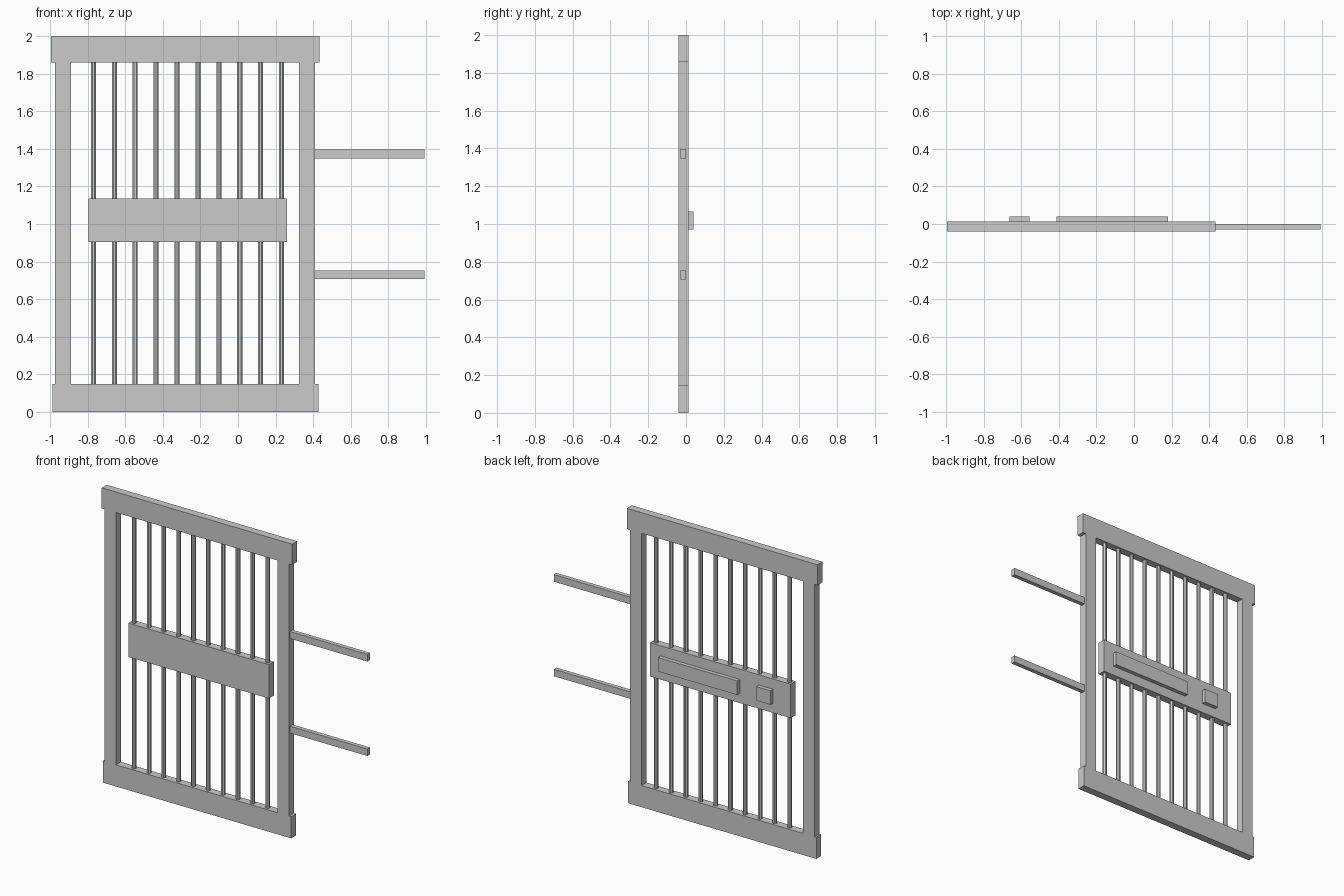
import bpy, math

if "Cube" in bpy.data.objects:
    bpy.data.objects.remove(bpy.data.objects["Cube"])

Y_FRONT, Y_BACK = -0.04, 0.013   # shared depth of frame and lock plate


def box(name, x, z, y=(Y_FRONT, Y_BACK)):
    """Box from (min, max) ranges on each axis."""
    bpy.ops.mesh.primitive_cube_add(
        size=1, location=(sum(x) / 2, sum(y) / 2, sum(z) / 2))
    ob = bpy.context.object
    ob.name = name
    ob.scale = (x[1] - x[0], y[1] - y[0], z[1] - z[0])
    bpy.ops.object.transform_apply(location=False, rotation=False, scale=True)
    return ob


# Outer frame
box("top_rail", (-0.996, 0.435), (1.86, 2.0))
box("bottom_rail", (-0.988, 0.428), (0.0, 0.147))
box("left_stile", (-0.975, -0.889), (0.147, 1.86))
box("right_stile", (0.325, 0.411), (0.147, 1.86))

# Vertical bars
BARS = 10
for i in range(BARS):
    x = -0.77 + i * (0.232 + 0.77) / (BARS - 1)
    bpy.ops.mesh.primitive_cylinder_add(
        vertices=8, radius=0.0145, depth=1.733, location=(x, -0.0135, 1.0035),
        rotation=(0, 0, math.pi / 8))
    bpy.context.object.name = f"bar_{i + 1}"

# Lock plate with raised panels on the back
box("lock_plate", (-0.796, 0.26), (0.905, 1.135))
for name, x in (("long_panel", (-0.413, 0.182)), ("small_panel", (-0.663, -0.557))):
    box(name, x, (0.97, 1.065), (Y_BACK - 0.005, 0.04))

# Side hinge rods
for name, z in (("upper_hinge_rod", (1.348, 1.396)), ("lower_hinge_rod", (0.706, 0.753))):
    box(name, (0.405, 0.993), z, (-0.029, 0.0))
